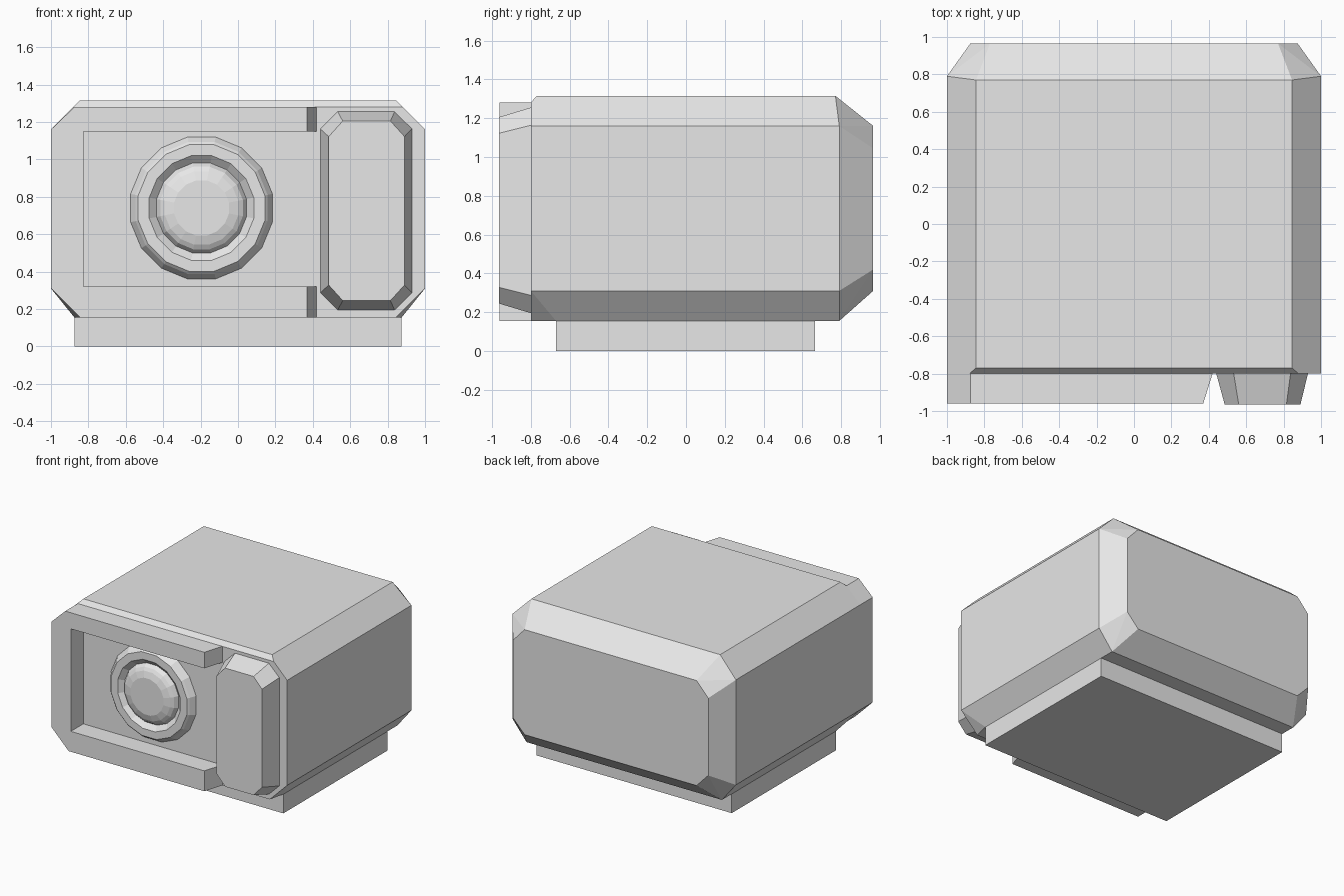
import bpy, bmesh
from math import cos, sin, pi

cube = bpy.data.objects.get("Cube")
if cube:
    bpy.data.objects.remove(cube, do_unlink=True)

GREY = (0.8, 0.8, 0.8, 1)
mat = bpy.data.materials.new("plain grey")
mat.use_nodes = True
mat.diffuse_color = GREY
mat.node_tree.nodes["Principled BSDF"].inputs["Base Color"].default_value = GREY


def finish(name, bm):
    bmesh.ops.recalc_face_normals(bm, faces=bm.faces)
    mesh = bpy.data.meshes.new(name)
    bm.to_mesh(mesh)
    bm.free()
    mesh.materials.append(mat)
    obj = bpy.data.objects.new(name, mesh)
    bpy.context.collection.objects.link(obj)
    return obj


def loft(name, rings):
    """Join rings of 3D points into a closed solid."""
    bm = bmesh.new()
    loops = [[bm.verts.new(p) for p in ring] for ring in rings]
    for a, b in zip(loops, loops[1:]):
        for i in range(len(a)):
            j = (i + 1) % len(a)
            bm.faces.new((a[i], a[j], b[j], b[i]))
    bm.faces.new(loops[0])
    bm.faces.new(loops[-1])
    return finish(name, bm)


def octagon(x0, x1, z0, z1, cx, cz, y):
    """Rectangle in the xz plane with cut corners."""
    return [(x, y, z) for x, z in (
        (x0 + cx, z0), (x1 - cx, z0), (x1, z0 + cz), (x1, z1 - cz),
        (x1 - cx, z1), (x0 + cx, z1), (x0, z1 - cz), (x0, z0 + cz))]


# Chamfered body: hull of mirrored corner points
corners = [
    (1, -0.8, 1.16), (1, -0.8, 0.31), (0.88, -0.8, 1.28), (0.845, -0.8, 0.155),
    (0.845, -0.77, 1.315), (0.875, -0.67, 0.155),
    (0.845, 0.77, 1.315), (1, 0.79, 1.16), (1, 0.79, 0.31), (0.875, 0.79, 0.155),
    (0.77, 0.965, 1.16), (0.875, 0.965, 1.045),
    (0.875, 0.965, 0.42), (0.77, 0.965, 0.31)]
bm = bmesh.new()
for x, y, z in corners:
    for side in (1, -1):
        bm.verts.new((side * x, y, z))
bmesh.ops.convex_hull(bm, input=bm.verts[:])
bmesh.ops.dissolve_limit(bm, angle_limit=0.02, verts=bm.verts[:], edges=bm.edges[:])
finish("body", bm)

# Base block
loft("base", [[(x, y, z) for x, y in
               ((-0.875, -0.67), (0.875, -0.67), (0.875, 0.665), (-0.875, 0.665))]
              for z in (0, 0.156)])


# Raised C-shaped frame, open to the right with slanted ends
def frame_ring(y, end):
    return [(x, y, z) for x, z in (
        (end, 1.28), (-0.875, 1.28), (-1, 1.16), (-1, 0.31), (-0.845, 0.155),
        (end, 0.155), (end, 0.32), (-0.825, 0.32), (-0.825, 1.15), (end, 1.15))]


loft("front_frame", [frame_ring(-0.8, 0.42), frame_ring(-0.96, 0.37)])

# Bevelled side panel
loft("side_panel", [octagon(0.44, 0.93, 0.195, 1.255, 0.093, 0.092, -0.8),
                    octagon(0.485, 0.89, 0.245, 1.205, 0.075, 0.083, -0.965)])

# Round lens: radius and depth of each ring
SIDES = 16
profile = [(0.39, -0.79), (0.385, -0.805), (0.36, -0.845), (0.345, -0.86),
           (0.285, -0.86), (0.245, -0.825), (0.225, -0.855),
           (0.20, -0.87), (0.15, -0.885)]
loft("lens", [[(-0.195 + r * cos((i + 0.5) * 2 * pi / SIDES), y,
                0.74 + r * sin((i + 0.5) * 2 * pi / SIDES)) for i in range(SIDES)]
              for r, y in profile])
